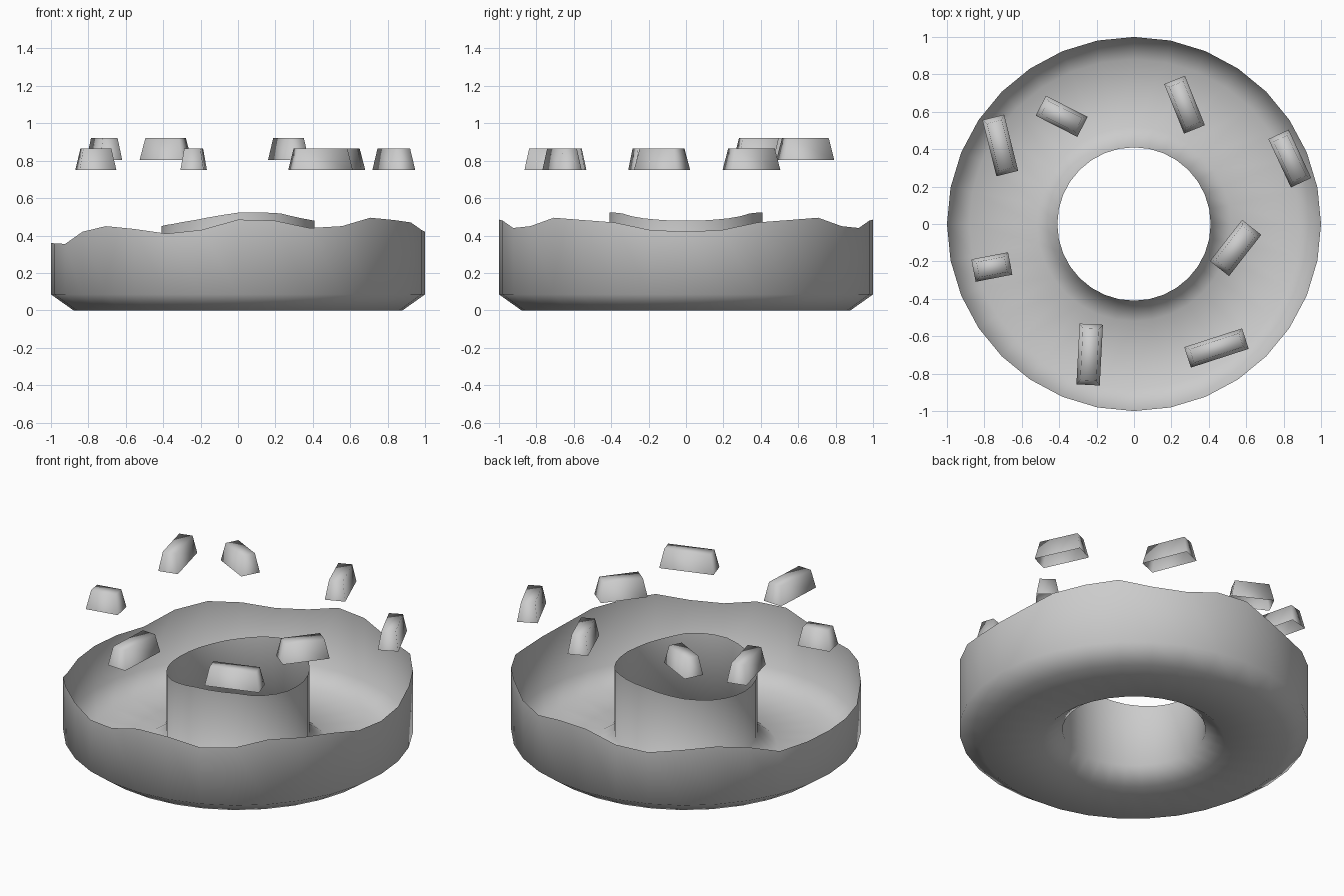
import bpy, bmesh, math
from mathutils import Matrix, Vector

if "Cube" in bpy.data.objects:
    bpy.data.objects.remove(bpy.data.objects["Cube"])

SIDES = 32


def make_object(name, bm):
    bmesh.ops.recalc_face_normals(bm, faces=bm.faces)
    mesh = bpy.data.meshes.new(name)
    bm.to_mesh(mesh)
    bm.free()
    for p in mesh.polygons:
        p.use_smooth = True
    ob = bpy.data.objects.new(name, mesh)
    bpy.context.collection.objects.link(ob)
    return ob


# Wavy rim heights over half a turn (0 to 180 degrees), mirrored in y
outer_rim = [.42, .43, .47, .483, .495, .45, .44, .48, .485,
             .43, .41, .435, .45, .42, .355, .358, .36]
inner_rim = [.48, .48, .485, .492, .503, .518, .522, .523, .522,
             .51, .497, .483, .473, .463, .457, .452, .45]

# Open dough shell: profile as (radius, height or rim table)
profile = [(1.0, outer_rim), (1.0, .085), (.88, 0), (.52, 0), (.41, .08), (.41, inner_rim)]
bm = bmesh.new()
rings = []
for r, h in profile:
    ring = []
    for i in range(SIDES):
        a = 2 * math.pi * i / SIDES
        z = h[min(i, SIDES - i)] if isinstance(h, list) else h
        ring.append(bm.verts.new((r * math.cos(a), r * math.sin(a), z)))
    rings.append(ring)
for lo, hi in zip(rings, rings[1:]):
    for i in range(SIDES):
        j = (i + 1) % SIDES
        bm.faces.new((lo[i], hi[i], hi[j], lo[j]))
# orient the faces outward: the floor must face down
bm.normal_update()
floor = min(bm.faces, key=lambda f: f.calc_center_median().z)
flip = floor.normal.z > 0
mesh_faces = bm.faces[:]
if flip:
    bmesh.ops.reverse_faces(bm, faces=mesh_faces)
mesh = bpy.data.meshes.new("dough_shell")
bm.to_mesh(mesh)
bm.free()
for p in mesh.polygons:
    p.use_smooth = True
bpy.context.collection.objects.link(bpy.data.objects.new("dough_shell", mesh))


# Sprinkles: tapered bars with open undersides
def sprinkle(name, x, y, length, width, angle, z0):
    bm = bmesh.new()
    bmesh.ops.create_cube(bm, size=1)
    for v in bm.verts:
        inset = .024 if v.co.z > 0 else 0
        v.co = Vector((math.copysign(length / 2 - inset, v.co.x),
                       math.copysign(width / 2 - inset * .8, v.co.y),
                       z0 + (.115 if v.co.z > 0 else 0)))
    bmesh.ops.recalc_face_normals(bm, faces=bm.faces)
    bm.normal_update()
    bottom = [f for f in bm.faces if f.normal.z < -.9]
    bmesh.ops.delete(bm, geom=bottom, context='FACES_ONLY')
    bmesh.ops.transform(bm, verts=bm.verts,
                        matrix=Matrix.Translation((x, y, 0)) @ Matrix.Rotation(math.radians(angle), 4, 'Z'))
    make_object(name, bm)


bars = [(-.715, .42, .31, .12, 104, .805), (-.387, .576, .25, .12, -27, .805),
        (.27, .638, .285, .12, 112, .805), (.833, .35, .285, .12, 115, .75),
        (.543, -.128, .28, .13, 52, .75), (.441, -.663, .325, .115, 18, .75),
        (-.237, -.698, .325, .125, 87, .75), (-.76, -.23, .2, .122, 11, .75)]
for n, b in enumerate(bars, 1):
    sprinkle(f"sprinkle_{n}", *b)
